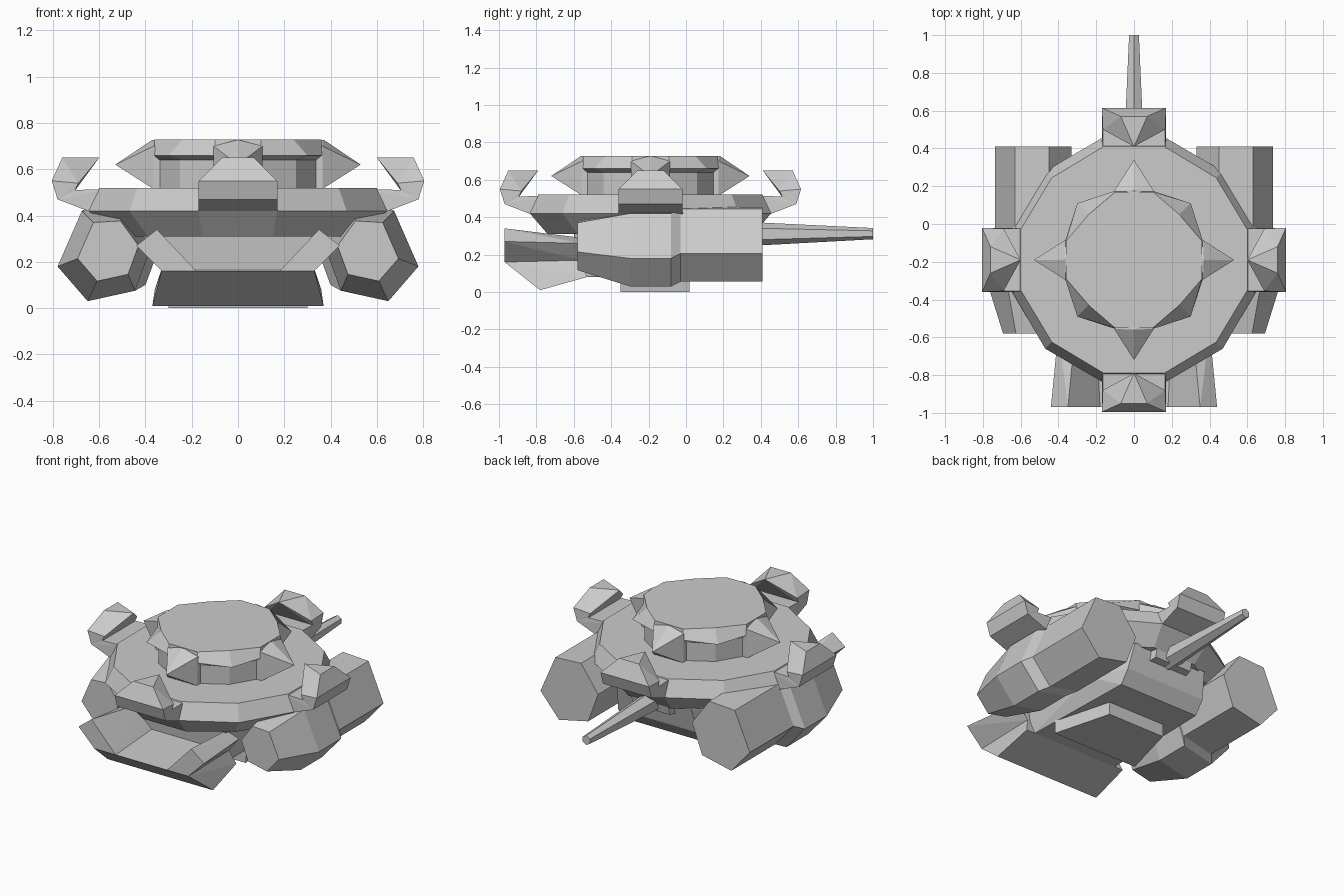
import bpy, bmesh
from math import cos, sin, pi
from mathutils import Matrix, Vector

if "Cube" in bpy.data.objects:
    bpy.data.objects.remove(bpy.data.objects["Cube"], do_unlink=True)

CY = -0.19                       # centre of the round deck along y
grey = bpy.data.materials.new("hull grey")
grey.use_nodes = True
grey.diffuse_color = (0.6, 0.6, 0.6, 1)
grey.node_tree.nodes["Principled BSDF"].inputs["Base Color"].default_value = (0.6, 0.6, 0.6, 1)


def finish(name, bm, matrix=None):
    if matrix:
        bmesh.ops.transform(bm, matrix=matrix, verts=bm.verts)
    bmesh.ops.recalc_face_normals(bm, faces=bm.faces)
    mesh = bpy.data.meshes.new(name)
    bm.to_mesh(mesh)
    bm.free()
    mesh.materials.append(grey)
    obj = bpy.data.objects.new(name, mesh)
    bpy.context.collection.objects.link(obj)


def hull(name, points, matrix=None):
    """Convex solid around a few points."""
    bm = bmesh.new()
    for p in points:
        bm.verts.new(p)
    bmesh.ops.convex_hull(bm, input=bm.verts)
    loose = [v for v in bm.verts if not v.link_faces]
    bmesh.ops.delete(bm, geom=loose, context='VERTS')
    bmesh.ops.dissolve_limit(bm, angle_limit=0.01, verts=bm.verts, edges=bm.edges)
    finish(name, bm, matrix)


def loft(name, rings):
    """Skin between matching closed rings, capped at both ends."""
    bm = bmesh.new()
    rows = [[bm.verts.new(p) for p in ring] for ring in rings]
    n = len(rows[0])
    for a, b in zip(rows, rows[1:]):
        for i in range(n):
            j = (i + 1) % n
            bm.faces.new((a[i], a[j], b[j], b[i]))
    bm.faces.new(rows[0])
    bm.faces.new(rows[-1])
    finish(name, bm)


def both(points):
    """Points together with their mirror images across x."""
    return list(points) + [(-x, y, z) for x, y, z in points]


def dodecagon(a, b, c, z):
    """Twelve-sided outline repeated in four quadrants."""
    ring = []
    for k in range(4):
        for x, y in ((a, -b), (a, b), (c, c)):
            v = Matrix.Rotation(k * pi / 2, 3, 'Z') @ Vector((x, y, z))
            ring.append((v.x, v.y + CY, z))
    return ring


def quarter(k):
    return Matrix.Translation((0, CY, 0)) @ Matrix.Rotation(k * pi / 2, 4, 'Z')


# Round deck: steep belly, sloped rim, flat top
loft("deck", [dodecagon(0.55, 0.15, 0.39, 0.31), dodecagon(0.645, 0.17, 0.47, 0.42),
              dodecagon(0.60, 0.16, 0.435, 0.52)])

# Cabin: recessed walls beneath a sloping eave and flat roof
loft("cabin", [dodecagon(0.34, 0.10, 0.25, 0.50), dodecagon(0.34, 0.10, 0.25, 0.64),
               dodecagon(0.365, 0.10, 0.30, 0.66), dodecagon(0.36, 0.10, 0.24, 0.728)])

# Four pointed cabin corners and four horned lugs on the rim
for k, side in enumerate(("left", "back", "right", "front")):
    spike = [(0.53, 0, 0.62), (0.37, 0, 0.728)]
    horn = [(0.60, 0, 0.65)]
    lug = []
    for s in (-1, 1):
        spike += [(x, s * 0.105, z) for x in (0.3, 0.365) for z in (0.515, 0.70)]
        horn += [(0.76, s * 0.07, 0.65), (0.805, s * 0.17, 0.55), (0.78, s * 0.17, 0.47),
                 (0.69, s * 0.165, 0.54), (0.71, s * 0.165, 0.50)]
        lug += [(0.55, s * 0.165, 0.515), (0.72, s * 0.165, 0.51), (0.78, s * 0.17, 0.47),
                (0.65, s * 0.17, 0.42), (0.55, s * 0.165, 0.42)]
    hull(side + "_cabin_point", spike, quarter(k))
    hull(side + "_horn", horn, quarter(k))
    hull(side + "_lug", lug, quarter(k))

# Engine pods: six-sided, with tapered nose and wide collar
HEX = ((0.205, -0.055), (0.075, -0.205), (-0.13, -0.16), (-0.2, 0.03), (-0.08, 0.195), (0.1, 0.185))
SECTIONS = ((-0.58, 0.56, 0.25, 0.65), (-0.30, 0.575, 0.235, 1.0),
            (-0.08, 0.575, 0.235, 1.0), (-0.03, 0.53, 0.26, 1.0), (0.41, 0.53, 0.26, 1.0))
for s, side in ((1, "left"), (-1, "right")):
    loft(side + "_engine_pod",
         [[(s * (cx + dx * k), y, cz + dz * k) for dx, dz in HEX] for y, cx, cz, k in SECTIONS])

# Lower body and belly pad
hull("lower_body", both([(0.30, -0.54, 0.08), (0.28, 0.22, 0.08), (0.20, -0.58, 0.15),
                         (0.33, -0.60, 0.32), (0.34, 0.0, 0.2), (0.28, 0.28, 0.16),
                         (0.26, 0.32, 0.32)]))
hull("belly_pad", both([(0.30, -0.35, 0), (0.20, 0.02, 0), (0.30, -0.35, 0.09), (0.20, 0.02, 0.09)]))

# Front scoop: wedge floor with an outward-leaning wall at each side
hull("scoop_floor", both([(0.33, -0.97, 0.16), (0.37, -0.78, 0.01), (0.36, -0.53, 0.08),
                          (0.33, -0.56, 0.17)]))
for s, side in ((1, "left"), (-1, "right")):
    wall = [(0.33, -0.97, 0.16), (0.44, -0.97, 0.27), (0.35, -0.97, 0.34), (0.18, -0.97, 0.16),
            (0.33, -0.56, 0.17), (0.40, -0.56, 0.26), (0.31, -0.56, 0.29), (0.19, -0.56, 0.16)]
    hull(side + "_scoop_wall", [(s * x, y, z) for x, y, z in wall])

# Rear gun: mount and tapered six-sided barrel with an edge on top
hull("gun_mount", both([(0.15, 0.20, 0.24), (0.13, 0.35, 0.26), (0.15, 0.20, 0.40),
                        (0.13, 0.38, 0.40)]))
loft("gun_barrel", [[(r * cos((i + 0.5) * pi / 3), y, z + r * sin((i + 0.5) * pi / 3))
                     for i in range(6)]
                    for y, r, z in ((0.30, 0.066, 0.31), (1.0, 0.03, 0.312))])
